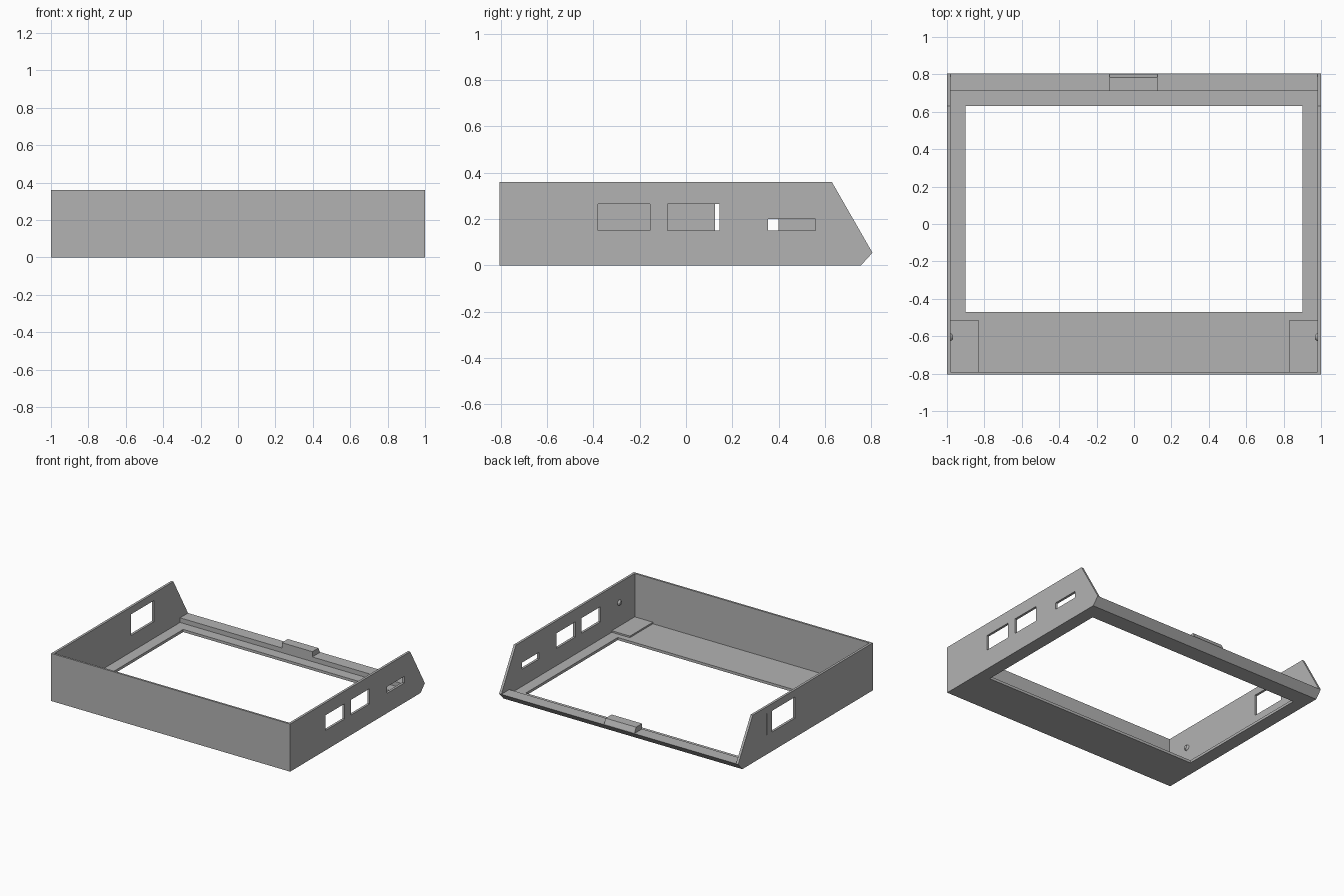
import bpy
import bmesh
from mathutils import Matrix, Vector

if "Cube" in bpy.data.objects:
    bpy.data.objects.remove(bpy.data.objects["Cube"], do_unlink=True)

grey = bpy.data.materials.new("plain grey")
grey.use_nodes = True
grey.diffuse_color = (0.45, 0.45, 0.45, 1)
grey.node_tree.nodes["Principled BSDF"].inputs["Base Color"].default_value = grey.diffuse_color

WALL = 0.018      # side wall thickness
HEIGHT = 0.36
FRONT, BACK = -0.805, 0.805
FLOOR = 0.02
INNER = 1 - WALL


def make_object(name, bm):
    bmesh.ops.recalc_face_normals(bm, faces=bm.faces)
    mesh = bpy.data.meshes.new(name)
    bm.to_mesh(mesh)
    bm.free()
    mesh.materials.append(grey)
    obj = bpy.data.objects.new(name, mesh)
    bpy.context.collection.objects.link(obj)
    return obj


def prism(name, profile, x0, x1):
    """Extrude a (y, z) outline from x0 to x1."""
    bm = bmesh.new()
    face = bm.faces.new([bm.verts.new((x0, y, z)) for y, z in profile])
    out = bmesh.ops.extrude_face_region(bm, geom=[face])
    moved = [v for v in out["geom"] if isinstance(v, bmesh.types.BMVert)]
    bmesh.ops.translate(bm, verts=moved, vec=Vector((x1 - x0, 0, 0)))
    return make_object(name, bm)


def box(name, x0, x1, y0, y1, z0, z1):
    return prism(name, [(y0, z0), (y1, z0), (y1, z1), (y0, z1)], x0, x1)


def cut(obj, *bounds):
    """Remove a box from an object."""
    cutter = box("cutter", *bounds)
    cutter.hide_render = True
    mod = obj.modifiers.new("opening", "BOOLEAN")
    mod.operation = "DIFFERENCE"
    mod.solver = "EXACT"
    mod.object = cutter
    bpy.context.view_layer.objects.active = obj
    bpy.ops.object.modifier_apply(modifier=mod.name)
    bpy.data.objects.remove(cutter, do_unlink=True)


# Side walls with sloped back ends
side = [(FRONT, 0), (0.755, 0), (BACK, 0.055), (0.63, HEIGHT), (FRONT, HEIGHT)]
left_wall = prism("left_wall", side, INNER, 1)
right_wall = prism("right_wall", side, -1, -INNER)

# Port openings in the left wall
for y0, y1, z1 in [(-0.38, -0.155, 0.265), (-0.08, 0.145, 0.265), (0.355, 0.56, 0.2)]:
    cut(left_wall, 0.9, 1.1, y0, y1, 0.15, z1)

# Large opening and shallow groove in the right wall
cut(right_wall, -1.1, -0.9, 0.125, 0.4, 0.145, 0.305)
cut(right_wall, -1.1, -0.992, 0.46, 0.468, 0.145, 0.31)

# Front wall
box("front_wall", -INNER, INNER, FRONT, -0.79, 0, HEIGHT)

# Floor with raised back lip and a large window
base = [(-0.79, 0), (0.755, 0), (BACK, 0.055), (0.71, 0.055), (0.71, FLOOR), (-0.79, FLOOR)]
floor_frame = prism("floor_frame", base, -INNER, INNER)
cut(floor_frame, -0.9, 0.9, -0.47, 0.63, -0.1, 0.2)

# Latch tab on the back lip
prism("latch_tab", [(0.71, 0.055), (0.802, 0.055), (0.782, 0.095), (0.71, 0.095)], -0.13, 0.125)

# Corner pads and round locating bumps, mirrored
for s, label in [(1, "left"), (-1, "right")]:
    box(label + "_corner_pad", s * 0.83, s * INNER, -0.79, -0.515, FLOOR, FLOOR + 0.012)
    bm = bmesh.new()
    bmesh.ops.create_cone(bm, cap_ends=True, segments=20, radius1=0.022, radius2=0.012, depth=0.014,
                          matrix=Matrix.Translation((s * (INNER - 0.007), -0.605, 0.21))
                          @ Matrix.Rotation(-s * 1.5708, 4, "Y"))
    make_object(label + "_locating_bump", bm)
